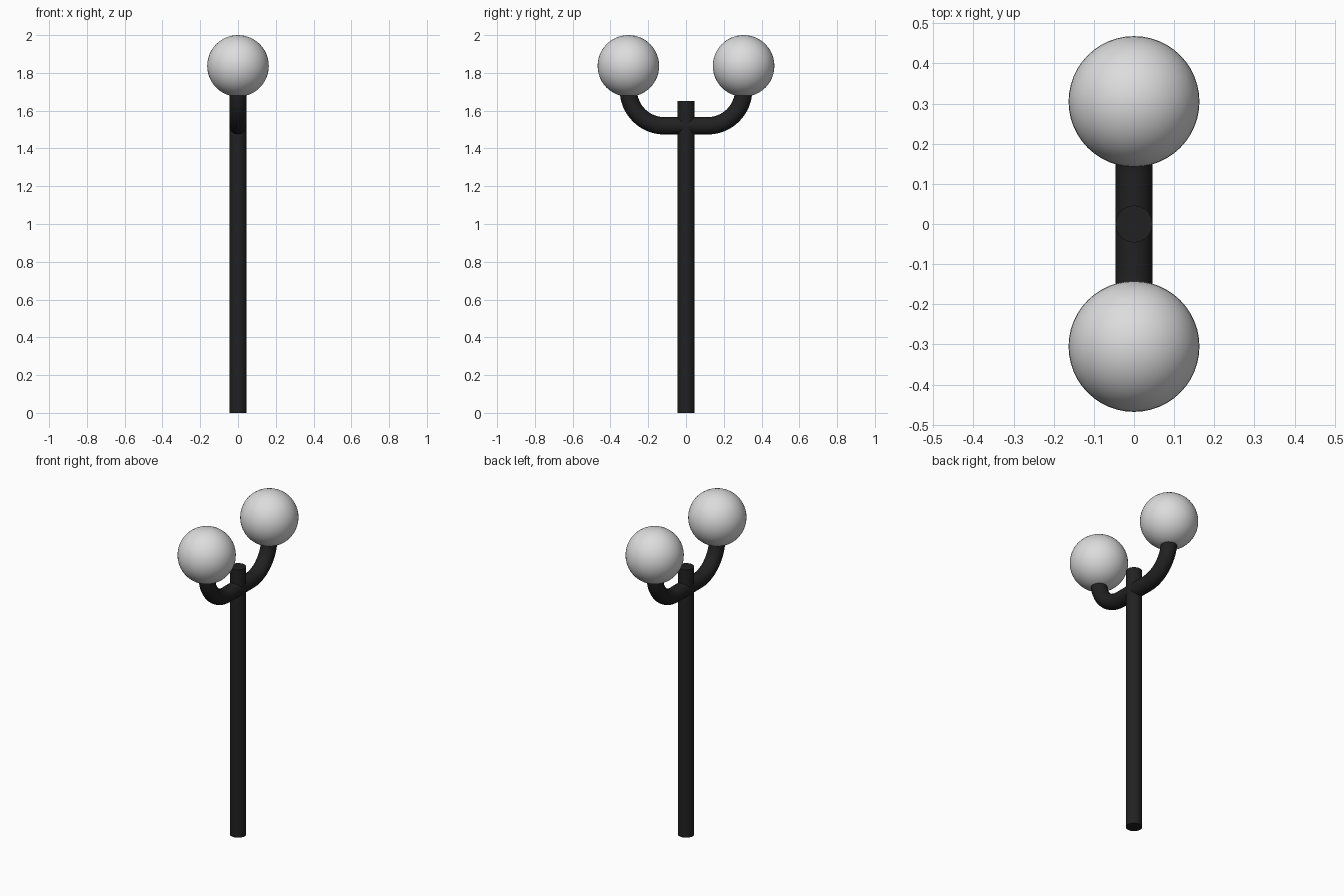
import bpy
import math

cube = bpy.data.objects.get("Cube")
if cube:
    bpy.data.objects.remove(cube, do_unlink=True)


def material(name, colour):
    mat = bpy.data.materials.new(name)
    mat.use_nodes = True
    mat.diffuse_color = colour
    mat.node_tree.nodes["Principled BSDF"].inputs["Base Color"].default_value = colour
    return mat


black_metal = material("black_metal", (0.015, 0.015, 0.015, 1))
white_glass = material("white_glass", (0.72, 0.72, 0.72, 1))

TUBE = 0.046       # tube radius of pole and arms
ARM_Z = 1.52       # centre height of the crossbar
BEND = 0.19        # radius of each arm's bend
BEND_Y = 0.115     # where the bend begins
GLOBE = 0.163      # lamp globe radius
STEPS = 16


def finish(name, mat):
    obj = bpy.context.object
    obj.name = name
    obj.data.name = name
    obj.data.materials.clear()
    obj.data.materials.append(mat)
    bpy.ops.object.shade_smooth_by_angle(angle=math.radians(40))
    return obj


# Upright pole
bpy.ops.mesh.primitive_cylinder_add(vertices=32, radius=TUBE, depth=1.65,
                                    location=(0, 0, 1.65 / 2))
finish("pole", black_metal)

# Crossbar with both ends bent upward, swept along one path
right_bend = []
for i in range(STEPS + 1):
    a = math.pi / 2 * i / STEPS
    right_bend.append((BEND_Y + BEND * math.sin(a), ARM_Z + BEND * (1 - math.cos(a))))
path = [(-y, z) for y, z in reversed(right_bend)] + right_bend

curve = bpy.data.curves.new("arms", "CURVE")
curve.dimensions = "3D"
curve.bevel_depth = TUBE
curve.bevel_resolution = 6
curve.use_fill_caps = True
spline = curve.splines.new("POLY")
spline.points.add(len(path) - 1)
for point, (y, z) in zip(spline.points, path):
    point.co = (0, y, z, 1)
arms = bpy.data.objects.new("arms", curve)
bpy.context.collection.objects.link(arms)
bpy.ops.object.select_all(action="DESELECT")
arms.select_set(True)
bpy.context.view_layer.objects.active = arms
bpy.ops.object.convert(target="MESH")
finish("arms", black_metal)

# Round lamp globes on the arm ends
for name, side in (("front_globe", -1), ("back_globe", 1)):
    bpy.ops.mesh.primitive_uv_sphere_add(segments=48, ring_count=24, radius=GLOBE,
                                         location=(0, side * (BEND_Y + BEND), 2 - GLOBE))
    finish(name, white_glass)
